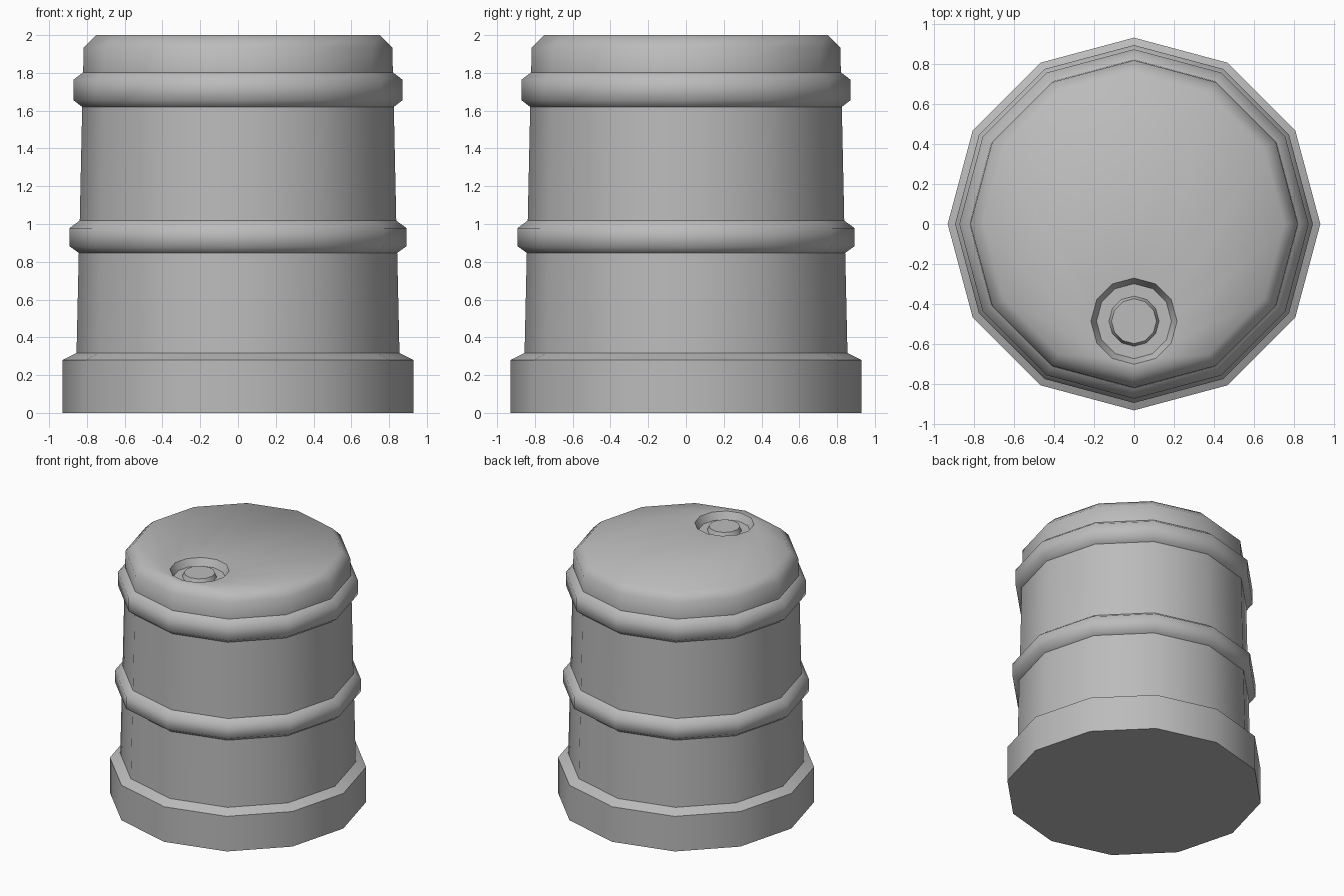
import bpy, bmesh
from math import cos, sin, tau

if "Cube" in bpy.data.objects:
    bpy.data.objects.remove(bpy.data.objects["Cube"], do_unlink=True)

SIDES = 12
PLUG_Y = -0.485

grey = bpy.data.materials.new("barrel grey")
grey.use_nodes = True
colour = (0.5, 0.5, 0.5, 1)
grey.diffuse_color = colour
grey.node_tree.nodes["Principled BSDF"].inputs["Base Color"].default_value = colour


def loft(name, rings, cap_start=False, cap_end=False):
    """Join twelve-sided rings given as (radius, height, centre y, hard edge)."""
    bm = bmesh.new()
    loops = [[bm.verts.new((r * cos(tau * i / SIDES), y + r * sin(tau * i / SIDES), z))
              for i in range(SIDES)] for r, z, y, hard in rings]
    for a, b in zip(loops, loops[1:]):
        for i in range(SIDES):
            j = (i + 1) % SIDES
            bm.faces.new((a[i], a[j], b[j], b[i]))
    if cap_start:
        bm.faces.new(loops[0][::-1])
    if cap_end:
        bm.faces.new(loops[-1])
    for f in bm.faces:
        f.smooth = True
    for loop, ring in zip(loops, rings):
        for i in range(SIDES):
            edge = bm.edges.get((loop[i], loop[(i + 1) % SIDES]))
            edge.smooth = not ring[3]
    mesh = bpy.data.meshes.new(name)
    bm.to_mesh(mesh)
    bm.free()
    mesh.materials.append(grey)
    obj = bpy.data.objects.new(name, mesh)
    bpy.context.collection.objects.link(obj)
    return obj


def hoop(low_r, low_z, out_r, high_r, high_z):
    """Profile of a raised hoop with bevelled shoulders."""
    return [(low_r, low_z, 0, True), (out_r, low_z + 0.036, 0, False),
            (out_r, high_z - 0.04, 0, False), (high_r, high_z, 0, True)]


# Barrel shell: foot, tapering wall with two hoops, bevelled lid and bung recess
foot = [(0.93, 0, 0, True), (0.93, 0.28, 0, True), (0.855, 0.317, 0, True)]
lid = [(0.817, 1.935, 0, False), (0.75, 2.0, 0, False)]
recess = [(0.215, 2.0, PLUG_Y, True), (0.187, 1.945, PLUG_Y, True)]
loft("barrel", foot + hoop(0.843, 0.847, 0.893, 0.838, 1.018)
     + hoop(0.825, 1.62, 0.872, 0.82, 1.803) + lid + recess,
     cap_start=True, cap_end=True)

# Tapered bung standing in the recess
loft("bung", [(0.125, 1.945, PLUG_Y, True), (0.112, 1.98, PLUG_Y, True)], cap_end=True)
